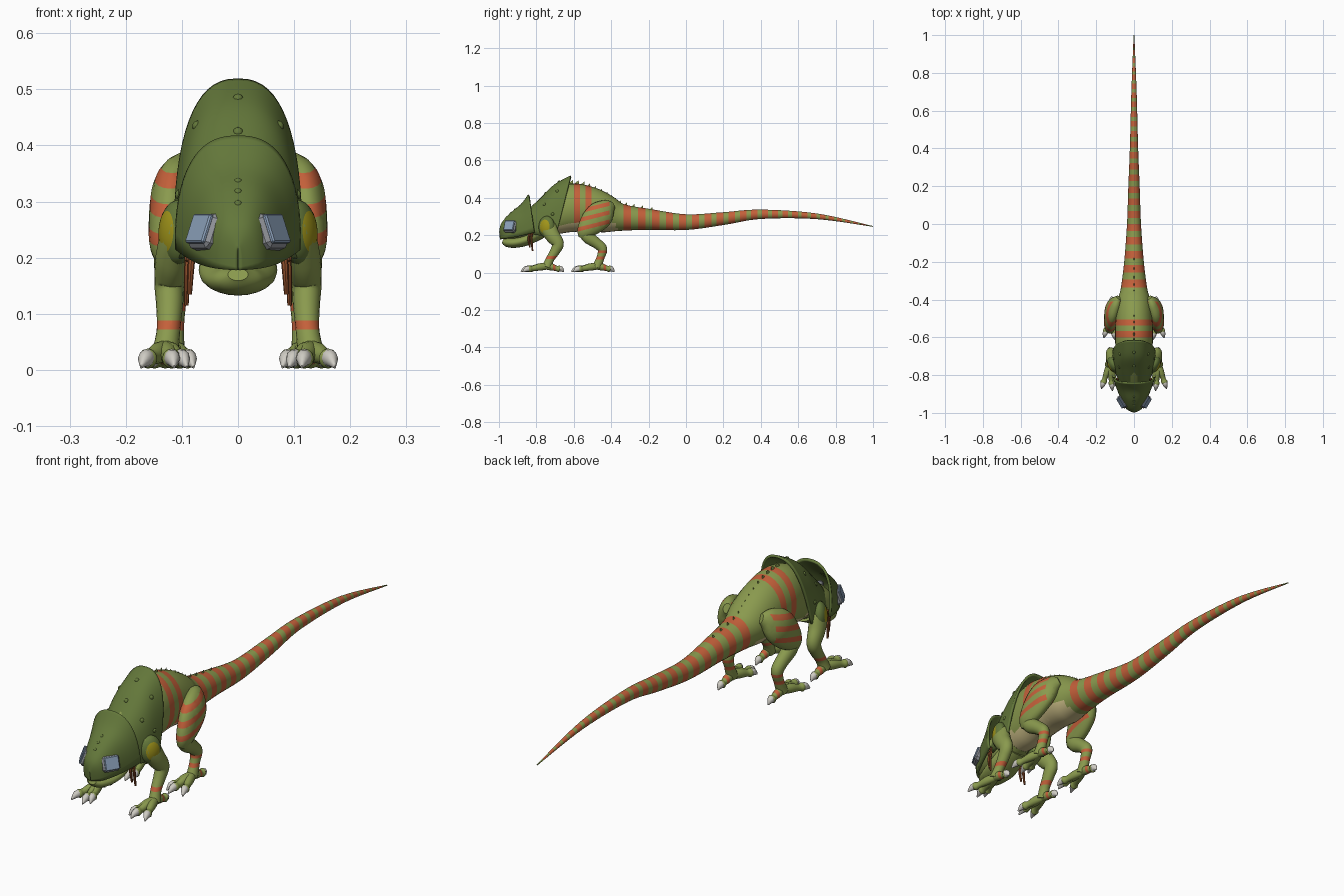
import bpy, bmesh, math
from mathutils import Vector, Matrix

cube = bpy.data.objects.get("Cube")
if cube:
    bpy.data.objects.remove(cube, do_unlink=True)


def material(name, hexcode):
    rgb = [int(hexcode[i:i + 2], 16) / 255 for i in (0, 2, 4)]
    col = [c / 12.92 if c < 0.04 else ((c + 0.055) / 1.055) ** 2.4 for c in rgb] + [1]
    m = bpy.data.materials.new(name)
    m.use_nodes = True
    m.diffuse_color = col
    m.node_tree.nodes["Principled BSDF"].inputs["Base Color"].default_value = col
    return m


SKIN = material("skin green", "8a9a4e")
ARMOUR = material("dark green armour", "63773a")
ORANGE = material("stripe orange", "c4603a")
YELLOW = material("patch yellow", "a2961a")
BELLY = material("belly beige", "cabc86")
CLAW = material("claw ivory", "cfccc4")
LENS = material("lens blue", "8ba0ba")
FRAME = material("frame grey", "8f9298")
LEATHER = material("strap brown", "8e4e2a")


def at(pts, u):
    """Point on a smooth curve through tuples of any length, u in 0..1."""
    n = len(pts) - 1
    i = min(int(u * n), n - 1)
    t = u * n - i
    a, b, c, d = (pts[max(0, min(n, i + k))] for k in (-1, 0, 1, 2))
    return [q + 0.5 * t * (r - p + t * (2 * p - 5 * q + 4 * r - s + t * (3 * (q - r) + s - p)))
            for p, q, r, s in zip(a, b, c, d)]


def finish(name, bm, *mats, angle=40):
    bmesh.ops.recalc_face_normals(bm, faces=bm.faces)
    me = bpy.data.meshes.new(name)
    bm.to_mesh(me)
    bm.free()
    for m in mats:
        me.materials.append(m)
    me.shade_smooth()
    me.set_sharp_from_angle(angle=math.radians(angle))
    ob = bpy.data.objects.new(name, me)
    bpy.context.collection.objects.link(ob)
    return ob


def tube(pts, seg=20, steps=6, s=1):
    """Sweep an ellipse along (x, y, z, side radius, other radius) stations."""
    bm = bmesh.new()
    n = (len(pts) - 1) * steps
    dense = [at(pts, i / n) for i in range(n + 1)]
    rings = []
    for i, p in enumerate(dense):
        t = (Vector(dense[min(i + 1, n)][:3]) - Vector(dense[max(i - 1, 0)][:3])).normalized()
        side = Vector((1, 0, 0)) - t * t.x
        side.normalize()
        up = t.cross(side)
        ring = []
        for k in range(seg):
            a = math.tau * k / seg
            v = Vector(p[:3]) + side * p[3] * math.cos(a) + up * p[4] * math.sin(a)
            ring.append(bm.verts.new((v.x * s, v.y, v.z)))
        rings.append(ring)
    for r, q in zip(rings, rings[1:]):
        for k in range(seg):
            bm.faces.new((r[k], r[k - 1], q[k - 1], q[k]))
    bm.faces.new(rings[0])
    bm.faces.new(rings[-1])
    bmesh.ops.recalc_face_normals(bm, faces=bm.faces)
    return bm


def stripe(bm, normal, bands, index=1):
    """Cut clean edges across the mesh and colour the faces between them."""
    n = Vector(normal)
    for edge in {e for b in bands for e in b}:
        bmesh.ops.bisect_plane(bm, geom=bm.verts[:] + bm.edges[:] + bm.faces[:],
                               plane_co=n * edge / n.length_squared, plane_no=n)
    for f in bm.faces:
        d = f.calc_center_median().dot(n)
        if any(lo < d < hi for lo, hi in bands):
            f.material_index = index


def arch_point(rows, u, a, e=0.8):
    """Rows are (top y, top z, rim y, rim z, half width)."""
    yt, zt, yb, zb, w = at(rows, u)
    c, h = math.cos(a), max(0, math.sin(a)) ** e
    return Vector((math.copysign(abs(c) ** e, c) * w, yb + (yt - yb) * h, zb + (zt - zb) * h))


def arch(name, rows, nu=20, na=32):
    bm = bmesh.new()
    grid = [[bm.verts.new(arch_point(rows, i / nu, math.pi * k / na)) for k in range(na + 1)]
            for i in range(nu + 1)]
    for r, q in zip(grid, grid[1:]):
        for k in range(na):
            bm.faces.new((r[k], r[k + 1], q[k + 1], q[k]))
    ob = finish(name, bm, ARMOUR)
    mod = ob.modifiers.new("thickness", "SOLIDIFY")
    mod.thickness, mod.offset = 0.01, 0


# Torso and tail
body = [(0, y, z, w, h) for y, z, w, h in (
    (-.82, .27, .06, .07), (-.72, .31, .088, .11), (-.62, .345, .1, .13),
    (-.52, .34, .098, .12), (-.42, .312, .09, .1), (-.34, .295, .07, .072),
    (-.2, .285, .052, .056), (0, .27, .037, .042), (.2, .289, .03, .034),
    (.4, .312, .022, .025), (.7, .301, .014, .015), (1, .247, .002, .002))]
bm = tube(body, seg=28, steps=7)
bands = [(-.6, -.567), (-.537, -.505)]
y, period, duty = -.335, .078, .52
while y < .97:
    bands.append((y, y + period * duty))
    y += period
    period, duty = max(.042, period * .97), min(.64, duty + .006)
stripe(bm, (0, 1, 0), bands)
for f in bm.faces:
    if f.normal.z < -.48 and f.calc_center_median().y < -.37:
        f.material_index = 2
finish("body_and_tail", bm, SKIN, ORANGE, BELLY)

# Thin spines along the back
bm = bmesh.new()
for k in range(14):
    p = at(body, (2.1 + 4 * k / 13) / 11)
    size = .014 - .0004 * k
    m = (Matrix.Translation((0, p[1], p[2] + p[4] + size * .5)) @ Matrix.Rotation(-.4, 4, "X")
         @ Matrix.Diagonal((.4, 1, 1, 1)))
    bmesh.ops.create_cone(bm, cap_ends=True, segments=8, radius1=size, radius2=0,
                          depth=size * 2, matrix=m)
finish("back_spines", bm, SKIN)

# Shoulder shield and face mask
shield = [(-.84, .33, -.83, .21, .075), (-.77, .40, -.79, .2, .094),
          (-.70, .468, -.75, .2, .105), (-.615, .515, -.69, .215, .11)]
mask = [(-.994, .215, -.99, .178, .001), (-.983, .262, -.968, .182, .04),
        (-.935, .316, -.915, .19, .068), (-.88, .362, -.86, .202, .09),
        (-.84, .415, -.81, .215, .108)]
arch("shoulder_shield", shield)
arch("face_mask", mask)

# Studs on the armour
bm = bmesh.new()
spots = [(shield, u, math.pi * f, .01) for u, fs in (
    (.44, (.24, .5, .76)), (.75, (.1, .29, .5, .71, .9))) for f in fs]
spots += [(mask, u, math.pi / 2, .008) for u in (.4, .5, .6)]
for rows, u, a, r in spots:
    bmesh.ops.create_uvsphere(bm, u_segments=10, v_segments=6, radius=r,
                              matrix=Matrix.Translation(arch_point(rows, u, a)))
finish("armour_studs", bm, ARMOUR)

# Head and lower jaw
head = [(-.985, .192, .012, .014), (-.96, .205, .042, .028), (-.9, .222, .072, .046),
        (-.84, .25, .082, .07), (-.76, .28, .075, .08)]
jaw = [(-.98, .17, .018, .012), (-.955, .161, .042, .024), (-.91, .161, .06, .028),
       (-.85, .178, .07, .032), (-.77, .225, .06, .04)]
finish("head", tube([(0, *p) for p in head]), SKIN)
finish("lower_jaw", tube([(0, *p) for p in jaw]), SKIN)


def block(name, mat, centre, normal, size):
    """Bevelled box whose local z faces along the normal."""
    bm = bmesh.new()
    rot = Vector(normal).to_track_quat("Z", "Y").to_matrix().to_4x4()
    bmesh.ops.create_cube(bm, size=1, matrix=Matrix.Translation(centre) @ rot @ Matrix.Diagonal((*size, 1)))
    bmesh.ops.bevel(bm, geom=bm.edges[:], offset=min(size) * .3, segments=1, affect="EDGES")
    finish(name, bm, mat, angle=20)


def foot(side, s, x, y):
    """Three splayed front toes and one back toe, each with a claw."""
    for toe, dx, dy in (("outer", .042, -.125), ("middle", -.016, -.135),
                        ("inner", -.038, -.115), ("back", 0, .09)):
        def p(f, z, w, h):
            return (x + dx * f, y + dy * f, z, w, h)
        bm = tube([p(-.1, .036, .016, .018), p(.3, .03, .017, .019), p(.6, .022, .013, .014),
                   p(.74, .02, .017, .018), p(.83, .018, .008, .009)], 12, 4, s)
        if toe == "back":
            stripe(bm, (0, 1, 0), [(y + .034, y + .048)])
        finish(f"{side}_{toe}_toe", bm, SKIN, ORANGE)
        finish(f"{side}_{toe}_claw", tube(
            [p(.7, .022, .014, .015), p(.85, .019, .013, .015), p(1.02, .005, .002, .003)],
            10, 4, s), CLAW)


for s, side in ((1, "left"), (-1, "right")):
    # Goggles
    n = Vector((s * .8, -.48, .34)).normalized()
    c = Vector((s * .056, -.938, .246))
    block(f"{side}_goggle_frame", FRAME, c, n, (.072, .066, .034))
    block(f"{side}_goggle_lens", LENS, c + n * .016, n, (.06, .054, .009))

    # Hanging straps
    for k, (x, y, low) in enumerate(((.084, -.835, .135), (.09, -.82, .115))):
        finish(f"{side}_strap_{k + 1}", tube(
            [(x - .004, y, .225, .007, .005), (x, y - .006, .18, .006, .006),
             (x + .002, y, low, .004, .004)], 8, 4, s), LEATHER)
    block(f"{side}_strap_buckle", LEATHER, (s * .087, -.835, .2), (0, -1, 0), (.016, .016, .012))

    # Front leg
    bm = tube([(.095, -.74, .29, .02, .03), (.105, -.74, .25, .03, .045),
               (.115, -.715, .2, .032, .04), (.122, -.685, .155, .027, .032),
               (.122, -.7, .115, .024, .026), (.124, -.728, .07, .021, .022),
               (.13, -.745, .028, .024, .026)], s=s)
    stripe(bm, (0, 0, 1), [(.072, .088)])
    finish(f"{side}_front_leg", bm, SKIN, ORANGE)
    foot(f"{side}_front", s, .13, -.745)

    # Shoulder plate with a round patch at its pole
    bm = bmesh.new()
    turn = Vector((s * .88, -.45, .05)).to_track_quat("Z", "Y").to_matrix().to_4x4()
    bmesh.ops.create_uvsphere(bm, u_segments=24, v_segments=18, radius=1)
    for f in bm.faces:
        f.material_index = int(f.calc_center_median().z > .8)
    bm.transform(Matrix.Translation((s * .108, -.745, .245)) @ turn @ Matrix.Diagonal((.046, .058, .03, 1)))
    finish(f"{side}_shoulder_plate", bm, ARMOUR, YELLOW)

    # Hind leg, banded on its front part
    bm = tube([(.08, -.39, .36, .015, .02), (.096, -.418, .345, .032, .05),
               (.113, -.455, .313, .04, .072), (.122, -.5, .268, .037, .068),
               (.127, -.54, .22, .03, .045), (.124, -.555, .185, .016, .02)], s=s)
    stripe(bm, (0, 1, 0), [(-1, -.41)], 0)
    stripe(bm, (0, -.25, 1), [(v - .011, v + .011) for v in (.375, .424, .47)])
    for f in bm.faces:
        if f.calc_center_median().y > -.41:
            f.material_index = 0
    finish(f"{side}_thigh", bm, SKIN, ORANGE)
    bm = tube([(.124, -.555, .225, .022, .025), (.122, -.525, .19, .028, .033),
               (.118, -.475, .155, .026, .028), (.116, -.447, .125, .024, .026),
               (.116, -.457, .08, .02, .021), (.118, -.478, .028, .023, .025)], s=s)
    stripe(bm, (0, 0, 1), [(.07, .086), (.105, .118)])
    finish(f"{side}_hind_shank", bm, SKIN, ORANGE)
    foot(f"{side}_hind", s, .118, -.475)
